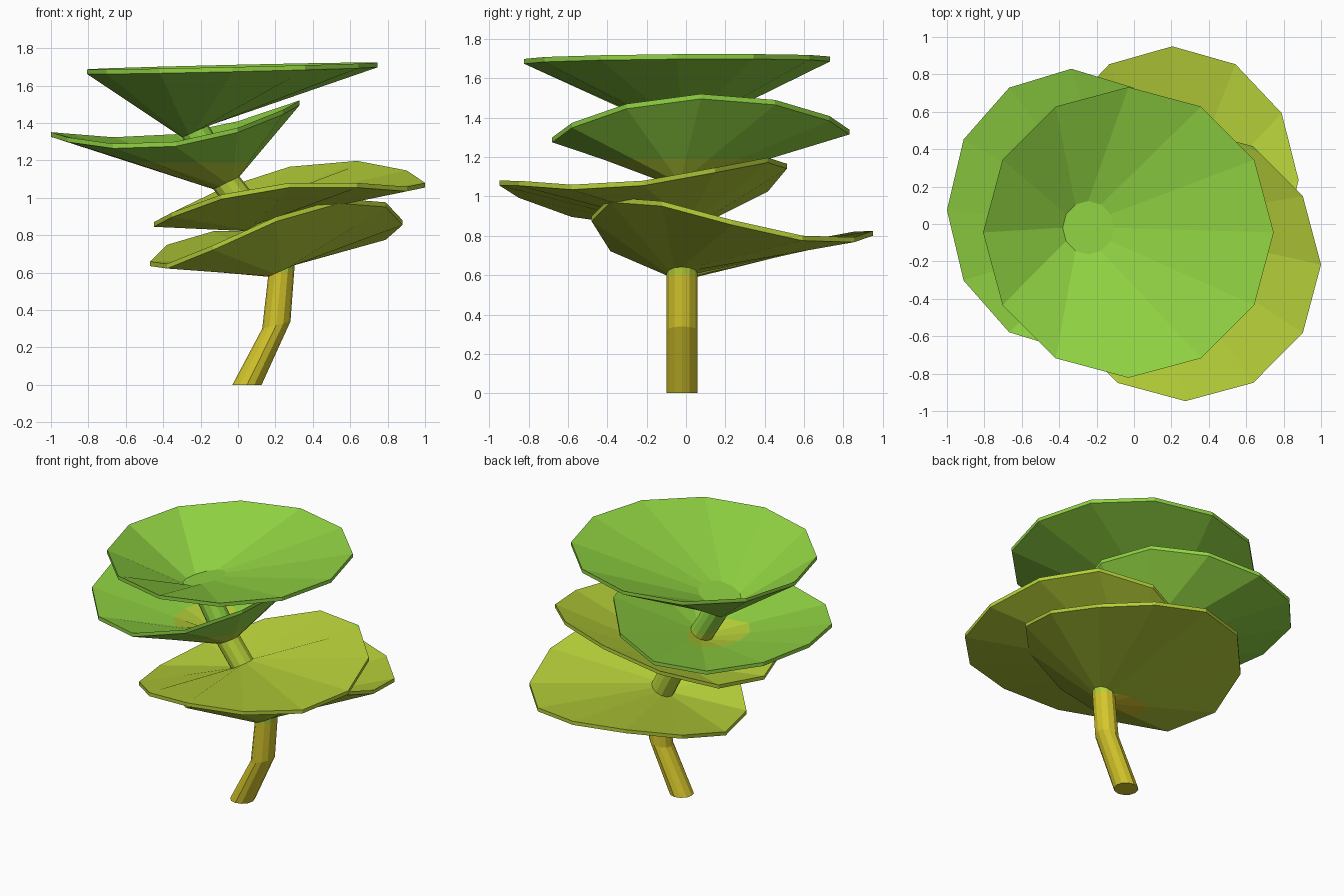
import bpy, bmesh
from math import sin, cos, pi
from mathutils import Vector

if "Cube" in bpy.data.objects:
    bpy.data.objects.remove(bpy.data.objects["Cube"])

SIDES = 12
TRUNK_Y = -0.02
R = 0.078


def material(name, rgb):
    m = bpy.data.materials.new(name)
    m.diffuse_color = (*rgb, 1)
    m.use_nodes = True
    m.node_tree.nodes["Principled BSDF"].inputs["Base Color"].default_value = m.diffuse_color
    return m


MATS = [material("mustard", (0.66, 0.56, 0.025)),
        material("yellow_green", (0.46, 0.62, 0.04)),
        material("leaf_green", (0.28, 0.65, 0.055))]
BANDS = (0.6, 1.19)          # heights where the colour changes


def angles():
    return [2 * pi * i / SIDES for i in range(SIDES)]


def trunk_ring(x, z, tilt, r=R):
    """Circle across the trunk, tipped in the x-z plane."""
    return [Vector((x + r * cos(a) * cos(tilt), TRUNK_Y + r * sin(a),
                    z + r * cos(a) * sin(tilt))) for a in angles()]


def rim_ring(cx, cy, rx, ry, wave):
    """Wide wavy rim; wave = base height and harmonic amplitudes."""
    h, b, c, d, e = wave
    return [Vector((cx + rx * cos(a), cy + ry * sin(a),
                    h + b * cos(a) + c * sin(a) + d * cos(2 * a) + e * sin(2 * a)))
            for a in angles()]


def loft(name, rings):
    bm = bmesh.new()
    vs = [[bm.verts.new(p) for p in ring] for ring in rings]
    for lo, hi in zip(vs, vs[1:]):
        for i in range(SIDES):
            j = (i + 1) % SIDES
            bm.faces.new((lo[i], lo[j], hi[j], hi[i]))
    bm.faces.new(vs[0][::-1])
    bm.faces.new(vs[-1])
    bmesh.ops.recalc_face_normals(bm, faces=bm.faces)
    # cut at the colour bands, then colour by height
    for z in BANDS:
        bmesh.ops.bisect_plane(bm, geom=bm.verts[:] + bm.edges[:] + bm.faces[:],
                               plane_co=(0, 0, z), plane_no=(0, 0, 1))
    for f in bm.faces:
        f.material_index = sum(f.calc_center_median().z > z for z in BANDS)
    me = bpy.data.meshes.new(name)
    bm.to_mesh(me)
    bm.free()
    for m in MATS:
        me.materials.append(m)
    bpy.context.collection.objects.link(bpy.data.objects.new(name, me))


# bent trunk
loft("trunk", [trunk_ring(*p) for p in (
    (0.048, 0, 0), (0.205, 0.32, 0.25), (0.232, 0.61, 0.42), (0.105, 0.86, 0.5),
    (-0.062, 1.08, 0.45), (-0.228, 1.355, 0.42))])

# leaf tiers: lower trunk ring, rim, upper trunk ring
TIERS = [
    ("leaf_tier_bottom", (0.232, 0.61, 0.42),
     (0.205, 0.235, 0.675, 0.715, (0.816, 0.11, -0.037, -0.046, -0.08)),
     (0.19, 0.69, 0.5)),
    ("leaf_tier_lower", (0.105, 0.86, 0.5),
     (0.275, -0.217, 0.725, 0.73, (1.049, 0.105, 0.043, -0.074, 0.025)),
     (0.045, 0.94, 0.5)),
    ("leaf_tier_upper", (-0.062, 1.08, 0.45),
     (-0.335, 0.075, 0.665, 0.755, (1.378, 0.085, 0.02, 0.058, 0)),
     (-0.11, 1.16, 0.45)),
    ("leaf_tier_top", (-0.228, 1.355, 0.42),
     (-0.03, -0.045, 0.777, 0.777, (1.705, 0.018, 0.006, 0, 0)),
     (-0.245, 1.46, 0.3, 0.143)),
]
for name, low, rim, high in TIERS:
    top = rim_ring(*rim)
    under = [p - Vector((0, 0, 0.025)) for p in top]
    loft(name, [trunk_ring(*low), under, top, trunk_ring(*high)])
